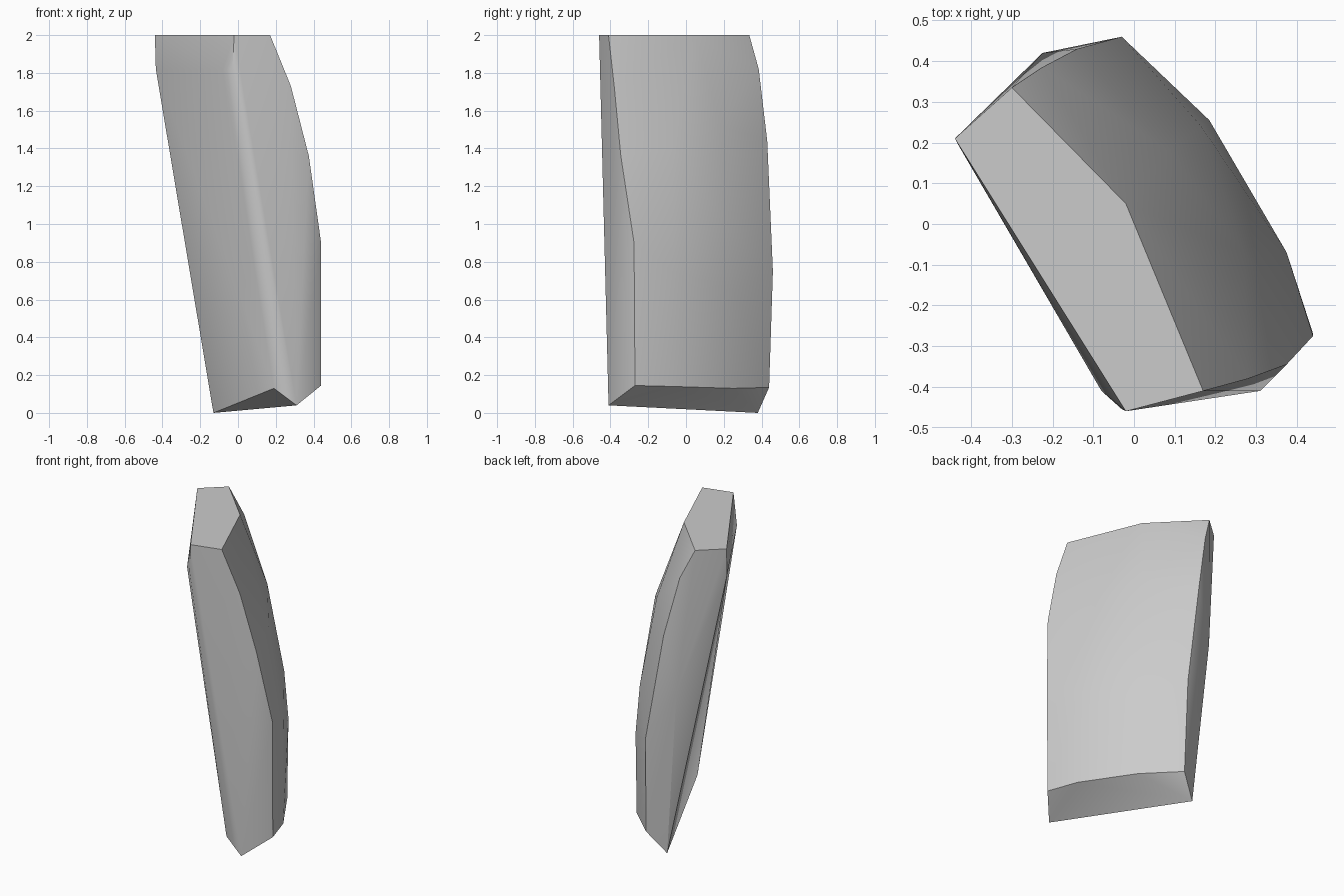
import bpy
import bmesh
import math

default_cube = bpy.data.objects.get("Cube")
if default_cube:
    bpy.data.objects.remove(default_cube, do_unlink=True)


def make_material(name, colour):
    material = bpy.data.materials.new(name)
    material.use_nodes = True
    material.diffuse_color = colour
    shader = next(n for n in material.node_tree.nodes if n.type == "BSDF_PRINCIPLED")
    shader.inputs["Base Color"].default_value = colour
    return material


def convex_block(name, profiles, material):
    """Wrap a faceted convex skin around a set of edge profiles."""
    bm = bmesh.new()
    for profile in profiles:
        for point in profile:
            bm.verts.new(point)
    hull = bmesh.ops.convex_hull(bm, input=bm.verts[:])
    unused = {g for g in hull["geom_interior"] + hull["geom_unused"]
              if isinstance(g, bmesh.types.BMVert)}
    bmesh.ops.delete(bm, geom=list(unused), context="VERTS")
    bmesh.ops.dissolve_limit(bm, angle_limit=math.radians(1),
                             verts=bm.verts[:], edges=bm.edges[:])
    bmesh.ops.recalc_face_normals(bm, faces=bm.faces[:])
    mesh = bpy.data.meshes.new(name)
    bm.to_mesh(mesh)
    bm.free()
    mesh.materials.append(material)
    block = bpy.data.objects.new(name, mesh)
    bpy.context.collection.objects.link(block)
    return block


# Profiles run from the flat top down to the chamfered foot
outer_front_edge = [(.17, -.41, 2), (.28, -.38, 1.73), (.375, -.345, 1.36),
                    (.44, -.275, .9), (.44, -.27, .145)]
outer_quarter = [(.27, -.07, 1.4), (.375, -.07, .75), (.375, -.07, .14)]
outer_middle = [(-.02, .05, 2), (.085, .18, 1.53), (.165, .24, .96),
                (.185, .255, .65), (.18, .25, .13)]
outer_back_edge = [(-.3, .335, 2), (-.225, .385, 1.82), (-.14, .43, 1.44),
                   (-.03, .46, .75), (-.02, .44, .135)]
back_end_bulge = [(-.225, .42, 1.08)]
inner_back_edge = [(-.44, .21, 2), (-.435, .2, 1.82), (-.13, .38, 0)]
inner_bulge = [(-.08, -.41, 1.82)]
inner_front_edge = [(-.02, -.46, 2), (-.03, -.455, 1.82), (.19, -.39, .13)]
foot_front_corner = [(.31, -.41, .04)]

# Curved block
grey = make_material("plain grey", (.6, .6, .6, 1))
block = convex_block("curved_block", [
    outer_front_edge, outer_quarter, outer_middle, outer_back_edge,
    back_end_bulge, inner_back_edge, inner_bulge, inner_front_edge,
    foot_front_corner], grey)

# Soft shading over the curves, crisp main corners
bpy.ops.object.select_all(action="DESELECT")
block.select_set(True)
bpy.context.view_layer.objects.active = block
bpy.ops.object.shade_smooth_by_angle(angle=math.radians(30))
